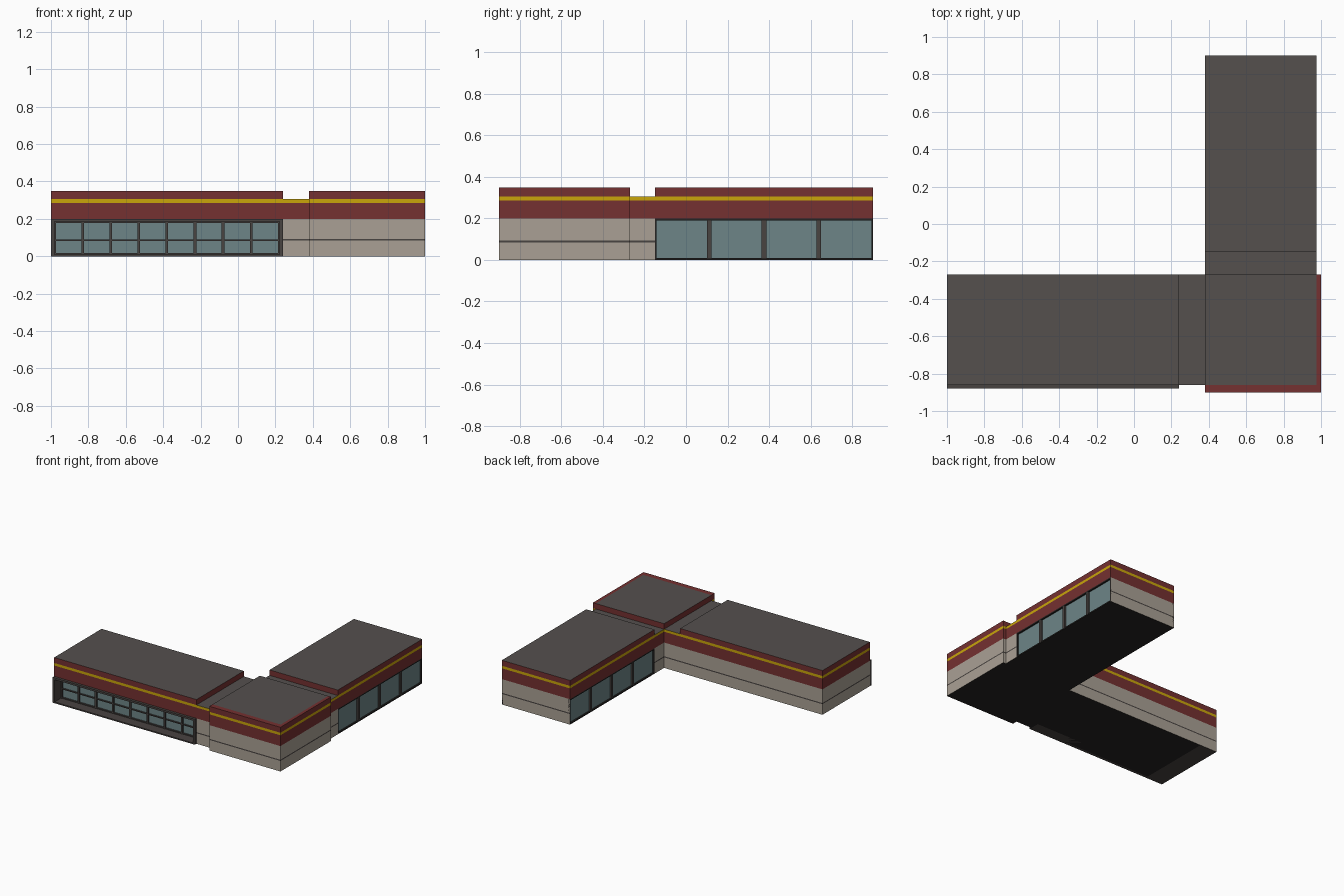
import bpy

if "Cube" in bpy.data.objects:
    bpy.data.objects.remove(bpy.data.objects["Cube"])


def material(name, hexcol):
    rgb = [(int(hexcol[i:i + 2], 16) / 255) ** 2.2 for i in (0, 2, 4)]
    m = bpy.data.materials.new(name)
    m.diffuse_color = (*rgb, 1)
    m.use_nodes = True
    m.node_tree.nodes["Principled BSDF"].inputs["Base Color"].default_value = m.diffuse_color
    return m


STONE = material("stone", "A89F93")
RED = material("red_panel", "743434")
YELLOW = material("yellow_band", "C8A412")
ROOF = material("roofing", "55514F")
FRAME = material("frame", "4A4543")
DARK = material("dark", "2A2827")
GLASS = material("glass", "6D8486")


def mesh(name, verts, faces, mat):
    me = bpy.data.meshes.new(name)
    me.from_pydata(verts, [], faces)
    me.materials.append(mat)
    ob = bpy.data.objects.new(name, me)
    bpy.context.collection.objects.link(ob)
    return ob


def wall(name, path, z0, z1, mat, closed=False):
    """Upright sheet following a counter-clockwise path."""
    n = len(path)
    verts = [(x, y, z) for z in (z0, z1) for x, y in path]
    faces = [(i, (i + 1) % n, (i + 1) % n + n, i + n)
             for i in range(n if closed else n - 1)]
    return mesh(name, verts, faces, mat)


def flat(name, path, z, mat, up=True):
    order = range(len(path)) if up else reversed(range(len(path)))
    return mesh(name, [(x, y, z) for x, y in path], [tuple(order)], mat)


def rect(x0, x1, y0, y1):
    return [(x0, y0), (x1, y0), (x1, y1), (x0, y1)]


def boxes(name, items, mat):
    """One object made of several axis-aligned bars."""
    verts, faces = [], []
    for x0, x1, y0, y1, z0, z1 in items:
        b = len(verts)
        verts += [(x, y, z) for z in (z0, z1) for x, y in rect(x0, x1, y0, y1)]
        faces += [tuple(b + i for i in f) for f in
                  ((3, 2, 1, 0), (4, 5, 6, 7), (0, 1, 5, 4),
                   (1, 2, 6, 5), (2, 3, 7, 6), (3, 0, 4, 7))]
    return mesh(name, verts, faces, mat)


# Building outline
L, R, F, B = -1, 0.975, -0.86, 0.9
INX, INY = 0.38, -0.27          # inner corner of the L
GAPX, GAPY = 0.24, -0.15        # ends of the low link sections
outline = [(L, F), (INX, F), (INX, -0.9), (1, -0.9), (1, INY),
           (R, INY), (R, B), (INX, B), (INX, INY), (L, INY)]

# Stone walls with a thin dark stripe
stone_paths = {
    "corner_wall": [(GAPX, F)] + outline[1:6] + [(R, GAPY)],
    "back_end_wall": [(R, B), (INX, B)],
    "rear_wall": [(INX, GAPY), (INX, INY), (L, INY), (L, F)],
}
for name, path in stone_paths.items():
    wall(name + "_lower", path, 0, 0.083, STONE)
    wall(name + "_stripe", path, 0.083, 0.092, FRAME)
    wall(name + "_upper", path, 0.092, 0.2, STONE)

# Fascia running around the whole building
wall("red_fascia", outline, 0.2, 0.285, RED, True)
wall("yellow_fascia", outline, 0.285, 0.305, YELLOW, True)

# Raised parapets and roofs
wings = {"left_wing": rect(L, GAPX, F, INY),
         "corner_block": rect(INX, 1, -0.9, INY),
         "right_wing": rect(INX, R, GAPY, B)}
for name, r in wings.items():
    wall(name + "_parapet", r, 0.305, 0.348, RED, True)
flat("left_wing_roof", wings["left_wing"], 0.348, ROOF)
flat("right_wing_roof", wings["right_wing"], 0.348, ROOF)
flat("corner_roof", rect(INX, R, F, INY), 0.348, ROOF)
flat("corner_coping", [(INX, -0.9), (1, -0.9), (1, INY), (R, INY), (R, F), (INX, F)],
     0.348, RED)
flat("left_link_roof", rect(GAPX, INX, F, INY), 0.305, ROOF)
flat("right_link_roof", rect(INX, R, INY, GAPY), 0.305, ROOF)

# Underside
flat("floor", [(-0.85, F)] + outline[1:9] + [(-0.85, INY)], 0, DARK, False)
flat("floor_end", rect(L, -0.85, F, INY), 0, FRAME, False)

# Deep surround of the long front window
FY, GY = -0.88, -0.79
boxes("front_window_surround", [
    (L, GAPX, FY, GY, 0, 0.01), (L, GAPX, FY, GY, 0.185, 0.2),
    (L + 0.001, L + 0.018, FY, GY, 0.01, 0.185),
    (GAPX - 0.018, GAPX, FY, GY, 0.01, 0.185)], FRAME)
wall("front_glass", [(L, GY), (GAPX, GY)], 0.01, 0.185, GLASS)
bars = [(x - 0.007, x + 0.007, GY - 0.012, GY, 0.01, 0.185)
        for x in (-0.98 + 0.15 * i for i in range(9))]
bars += [(L + 0.02, GAPX - 0.02, GY - 0.01, GY, z - 0.004, z + 0.004)
         for z in (0.014, 0.085, 0.181)]
boxes("front_mullions", bars, FRAME)

# Four window bays on both long sides of the right wing
bay = (B - GAPY) / 4
for side, x, s in (("outer", R, -1), ("inner", INX, 1)):
    g = x + s * 0.012
    path = [(g, GAPY), (g, B)]
    wall(side + "_glass", path if s < 0 else path[::-1], 0, 0.2, GLASS)
    x0, x1 = sorted((x, g))
    trims, posts = [], []
    for i in range(4):
        a, b = GAPY + i * bay, GAPY + (i + 1) * bay
        trims += [(x0, x1, a, b, 0, 0.01), (x0, x1, a, b, 0.19, 0.2)]
        if i:
            posts.append((x0, x1, a - 0.011, a + 0.011, 0.01, 0.19))
    trims += [(x0, x1, GAPY, GAPY + 0.008, 0.01, 0.19),
              (x0, x1, B - 0.008, B, 0.01, 0.19)]
    boxes(side + "_window_trim", trims, DARK)
    boxes(side + "_window_posts", posts, FRAME)
